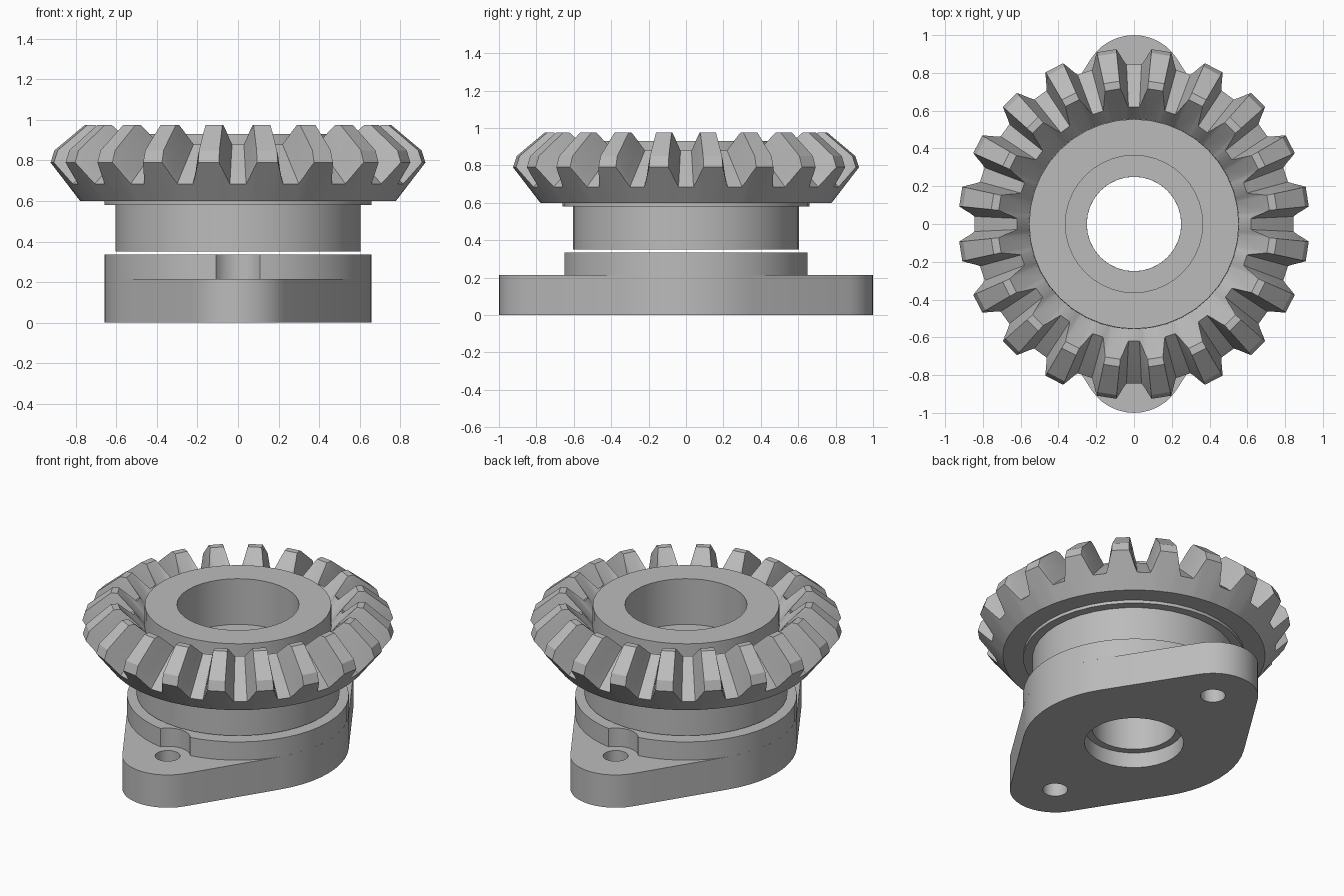
import bpy, bmesh
from math import sin, cos, radians, degrees, asin, pi

if "Cube" in bpy.data.objects:
    bpy.data.objects.remove(bpy.data.objects["Cube"])

grey = bpy.data.materials.new("plain_grey")
grey.use_nodes = True
grey.diffuse_color = (0.5, 0.5, 0.5, 1)
grey.node_tree.nodes["Principled BSDF"].inputs["Base Color"].default_value = (0.5, 0.5, 0.5, 1)


def finish(name, bm):
    bmesh.ops.recalc_face_normals(bm, faces=bm.faces)
    mesh = bpy.data.meshes.new(name)
    bm.to_mesh(mesh)
    bm.free()
    mesh.materials.append(grey)
    obj = bpy.data.objects.new(name, mesh)
    bpy.context.collection.objects.link(obj)
    return obj


def select(obj):
    bpy.ops.object.select_all(action="DESELECT")
    obj.select_set(True)
    bpy.context.view_layer.objects.active = obj


def smooth(obj, angle=30):
    select(obj)
    bpy.ops.object.shade_smooth_by_angle(angle=radians(angle))


def sweep(name, columns):
    """Closed (radius, z) loops, one for each angle, joined all the way round."""
    bm = bmesh.new()
    rings = [[bm.verts.new((r * cos(a), r * sin(a), z)) for r, z in loop]
             for a, loop in columns]
    for i, ring in enumerate(rings):
        after = rings[(i + 1) % len(rings)]
        for j in range(len(ring)):
            k = (j + 1) % len(ring)
            bm.faces.new((ring[j], after[j], after[k], ring[k]))
    return finish(name, bm)


def lathe(name, loop, sides=40):
    return sweep(name, [(2 * pi * i / sides, loop) for i in range(sides)])


def prism(name, outline, z0, z1):
    bm = bmesh.new()
    base = bm.faces.new([bm.verts.new((x, y, z0)) for x, y in outline])
    top = bmesh.ops.extrude_face_region(bm, geom=[base])["geom"]
    verts = [v for v in top if isinstance(v, bmesh.types.BMVert)]
    bmesh.ops.translate(bm, verts=verts, vec=(0, 0, z1 - z0))
    return finish(name, bm)


def arc(cy, radius, start, end, steps):
    angles = [radians(start + (end - start) * i / steps) for i in range(steps + 1)]
    return [(radius * cos(a), cy + radius * sin(a)) for a in angles]


def circle(cy, radius, sides):
    return arc(cy, radius, 0, 360, sides)[:-1]


def cut(obj, cutters):
    select(obj)
    for cutter in cutters:
        mod = obj.modifiers.new("cut", "BOOLEAN")
        mod.operation = "DIFFERENCE"
        mod.solver = "EXACT"
        mod.object = cutter
        bpy.ops.object.modifier_apply(modifier=mod.name)


# Mounting flange: a disc blended into two rounded ends
DISC, END = 0.66, 0.27
HOLE_Y = 1 - END
BASE_Z, BOSS_Z = 0.215, 0.335
t = degrees(asin((DISC - END) / HOLE_Y))
outline = (arc(0, DISC, -t, t, 10) + arc(HOLE_Y, END, t, 180 - t, 12)
           + arc(0, DISC, 180 - t, 180 + t, 10)
           + arc(-HOLE_Y, END, 180 + t, 360 - t, 12))
flange = prism("mounting_flange", outline, 0, BASE_Z)
boss = prism("flange_boss", circle(0, DISC, 48), BASE_Z, BOSS_Z)

# Bores, bolt holes and the bolt head clearances in the boss
bore = prism("bore_cutter", circle(0, 0.25, 32), -0.1, 0.5)
recess = prism("recess_cutter", circle(0, 0.295, 32), -0.1, 0.1)
bolts = [prism("bolt_cutter", circle(s * HOLE_Y, 0.075, 20), -0.1, 0.5) for s in (-1, 1)]
reliefs = [prism("relief_cutter", circle(s * HOLE_Y, 0.135, 24), 0.1, 0.5) for s in (-1, 1)]
cut(flange, [bore, recess] + bolts)
cut(boss, [bore] + reliefs)
for helper in [bore, recess] + bolts + reliefs:
    bpy.data.objects.remove(helper)
smooth(flange)
smooth(boss)

# Gear hub with neck, collar and counterbore
hub = lathe("gear_hub", [(0.25, 0.35), (0.605, 0.35), (0.605, 0.58), (0.66, 0.58),
                         (0.66, 0.60), (0.56, 0.60), (0.555, 0.93), (0.363, 0.93),
                         (0.363, 0.63), (0.25, 0.63)])
smooth(hub)

# Bevel teeth: each angle blends a root profile into a chamfered tip profile
TEETH = 20
ROOT = [(0.845, 0.685), (0.82, 0.71), (0.65, 0.855), (0.62, 0.88)]
TIP = [(0.93, 0.79), (0.91, 0.85), (0.76, 0.975), (0.72, 0.975)]
FLANK = [(6.3, 0), (5.2, 0.3), (4.1, 0.7), (3.2, 1)]
stations = [(-a, h) for a, h in FLANK] + [(a, h) for a, h in reversed(FLANK)]


def tooth_loop(h):
    mid = [(r0 + (r1 - r0) * h, z0 + (z1 - z0) * h)
           for (r0, z0), (r1, z1) in zip(ROOT, TIP)]
    return [(0.55, 0.60), (0.78, 0.60)] + mid + [(0.55, 0.785)]


columns = [(radians((k + 0.5) * 360 / TEETH + a), tooth_loop(h))
           for k in range(TEETH) for a, h in stations]
smooth(sweep("toothed_ring", columns), 25)
